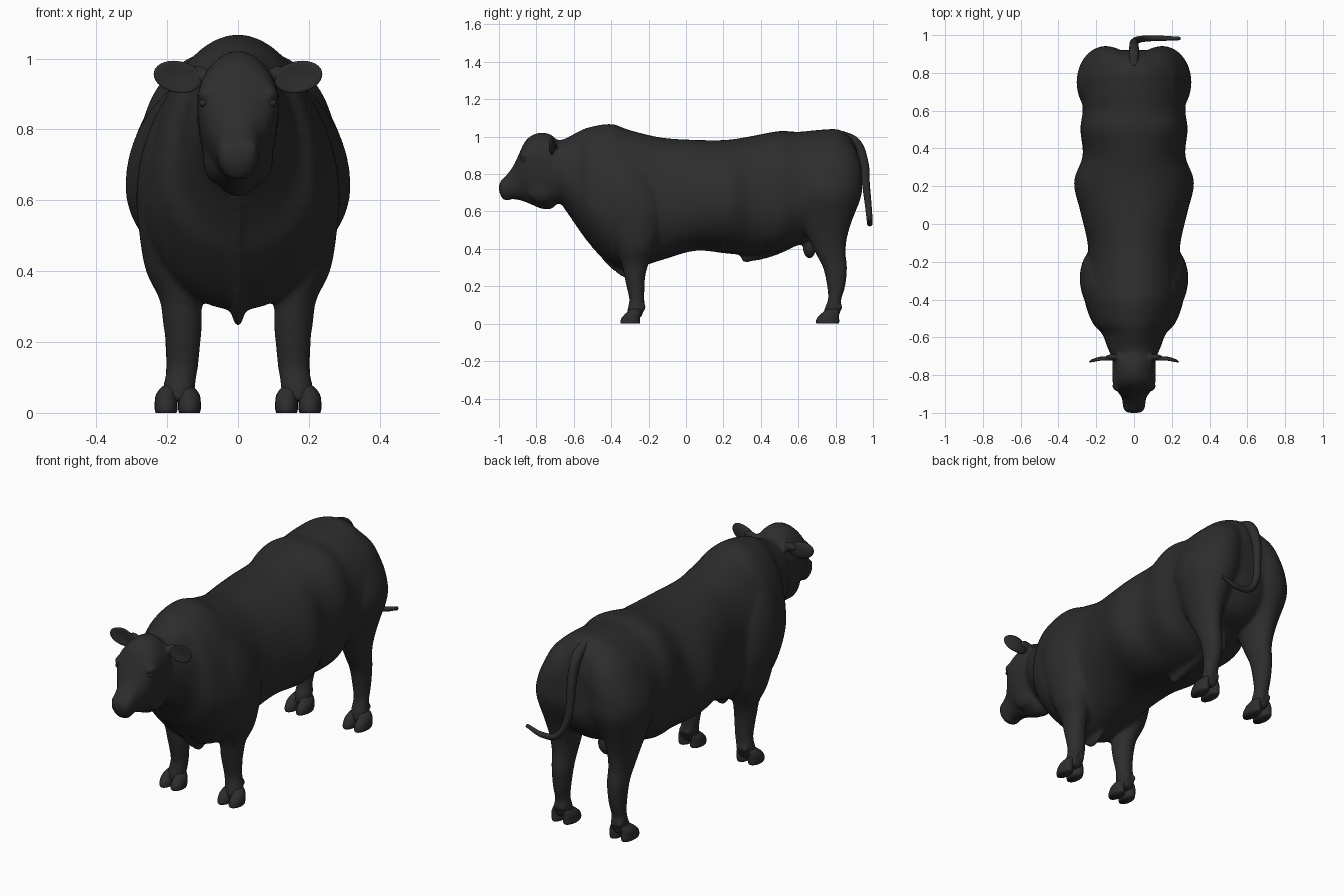
import bpy, bmesh, math
from mathutils import Vector, Matrix

hide = bpy.data.materials.new("dark_hide")
hide.diffuse_color = (0.026, 0.026, 0.026, 1)


def smooth_rows(rows, steps=5):
    """Catmull-Rom interpolation of a short table of sections."""
    out = []
    for i in range(len(rows) - 1):
        a, b, c, d = (rows[max(0, min(len(rows) - 1, i + k))] for k in (-1, 0, 1, 2))
        for s in range(steps):
            t = s / steps
            out.append([0.5 * (2 * q + (r - p) * t + (2 * p - 5 * q + 4 * r - u) * t * t
                               + (3 * q - p - 3 * r + u) * t ** 3)
                        for p, q, r, u in zip(a, b, c, d)])
    return out + [list(rows[-1])]


def loft(bm, rings):
    vs = [[bm.verts.new(p) for p in r] for r in rings]
    n = len(vs[0])
    for a, b in zip(vs, vs[1:]):
        for i in range(n):
            bm.faces.new((a[i], a[(i + 1) % n], b[(i + 1) % n], b[i]))
    bm.faces.new(vs[0])
    bm.faces.new(vs[-1][::-1])


def power(v, n):
    return math.copysign(abs(v) ** (2 / n), v)


def trunk(bm, rows, seg=48):
    """Sections along y: y, bottom, top, half width, widest height, squareness."""
    rings = []
    for y, bot, top, hw, zc, n in smooth_rows(rows):
        ring = []
        for k in range(seg):
            c, s = math.cos(2 * math.pi * k / seg), math.sin(2 * math.pi * k / seg)
            h = top - zc if s > 0 else zc - bot
            ring.append((hw * power(c, n), y, zc + h * power(s, n)))
        rings.append(ring)
    loft(bm, rings)


def limb(bm, rows, side=1, seg=28):
    """Sections along z: z, centre x, centre y, radius x, radius y."""
    loft(bm, [[(side * (cx + rx * math.cos(2 * math.pi * k / seg)),
                cy + ry * math.sin(2 * math.pi * k / seg), z) for k in range(seg)]
              for z, cx, cy, rx, ry in smooth_rows(rows)])


def blob(bm, centre, radii, tilt=0):
    m = (Matrix.Translation(centre) @ Matrix.Rotation(tilt, 4, 'X')
         @ Matrix.Diagonal((*radii, 1)))
    return bmesh.ops.create_uvsphere(bm, u_segments=28, v_segments=16, radius=1, matrix=m)["verts"]


def finish(bm, name):
    bmesh.ops.recalc_face_normals(bm, faces=bm.faces)
    for f in bm.faces:
        f.smooth = True
    me = bpy.data.meshes.new(name)
    bm.to_mesh(me)
    bm.free()
    me.materials.append(hide)
    ob = bpy.data.objects.new(name, me)
    bpy.context.collection.objects.link(ob)
    return ob


# Torso and neck
skin = bmesh.new()
trunk(skin, [(-.74, .68, .98, .10, .82, 2), (-.66, .63, .985, .138, .80, 2),
             (-.58, .53, 1.025, .17, .72, 2), (-.52, .44, 1.05, .222, .66, 2),
             (-.4, .32, 1.068, .263, .60, 1.95), (-.3, .29, 1.035, .262, .60, 2),
             (-.13, .34, .995, .243, .63, 2.1), (.05, .39, .983, .28, .64, 2.1),
             (.22, .375, .983, .318, .64, 1.98), (.36, .365, 1.005, .272, .66, 2.1),
             (.5, .383, 1.03, .284, .68, 2.35), (.6, .42, 1.026, .272, .70, 2.15),
             (.72, .47, 1.037, .28, .70, 2.05),
             (.82, .5, 1.037, .25, .74, 2), (.89, .58, .985, .17, .76, 2),
             (.92, .65, .90, .08, .78, 2)])
# Dewlap keel under the chest
trunk(skin, [(-.65, .61, .72, .018, .66, 2), (-.55, .465, .6, .02, .54, 2),
             (-.45, .345, .5, .022, .43, 2), (-.37, .268, .42, .022, .35, 2),
             (-.31, .243, .4, .022, .33, 2), (-.24, .29, .4, .018, .35, 2)], 20)
# Head
trunk(skin, [(-1.0, .71, .745, .033, .725, 2.2), (-.985, .676, .77, .052, .73, 2.4),
             (-.955, .668, .80, .06, .73, 2.4), (-.92, .665, .85, .065, .76, 2.2),
             (-.89, .66, .915, .086, .83, 2), (-.86, .65, .975, .107, .88, 1.9),
             (-.82, .633, 1.01, .115, .88, 1.9), (-.77, .613, 1.022, .115, .87, 1.9),
             (-.72, .613, 1.01, .113, .85, 2), (-.68, .65, .97, .09, .83, 2)])
# Chin, scrotum, sheath and belly ridge
blob(skin, (0, -.957, .68), (.045, .03, .022))
blob(skin, (0, .66, .41), (.05, .036, .063))
blob(skin, (0, .325, .36), (.022, .035, .036), .4)
blob(skin, (0, .44, .385), (.028, .15, .032), .3)

for side in (1, -1):
    # Hind leg with thigh
    limb(skin, [(.03, .168, .775, .045, .04), (.08, .165, .785, .043, .045),
                (.13, .165, .795, .039, .036), (.2, .163, .803, .043, .049),
                (.3, .162, .797, .05, .065), (.38, .165, .772, .056, .082),
                (.46, .168, .757, .07, .105), (.55, .168, .75, .096, .138),
                (.68, .155, .75, .148, .187), (.77, .145, .752, .147, .19),
                (.85, .125, .755, .132, .18), (.93, .1, .762, .112, .146),
                (1.0, .065, .77, .07, .08)], side)
    # Front leg with shoulder
    limb(skin, [(.03, .168, -.28, .045, .04), (.08, .165, -.268, .045, .045),
                (.13, .157, -.263, .045, .041), (.2, .155, -.27, .05, .049),
                (.26, .157, -.274, .056, .058), (.32, .162, -.272, .06, .073),
                (.4, .174, -.27, .086, .103),
                (.5, .178, -.275, .1, .142), (.62, .18, -.29, .107, .172),
                (.75, .16, -.32, .107, .175), (.88, .12, -.36, .09, .13),
                (.96, .08, -.38, .05, .07)], side)
    # Dewclaws, brow, cheek, nostril rim, ear root
    for y in (-.228, .822):
        for dx in (-.02, .02):
            blob(skin, (side * (.168 + dx), y, .088), (.014, .016, .018))
    blob(skin, (side * .09, -.855, .9), (.026, .035, .02))
    blob(skin, (side * .06, -.77, .73), (.04, .085, .085))
    blob(skin, (side * .036, -.976, .745), (.022, .02, .022))
    blob(skin, (side * .115, -.705, .957), (.04, .018, .024))

body = finish(skin, "body")
fuse = body.modifiers.new("fuse", 'REMESH')
fuse.mode = 'VOXEL'
fuse.voxel_size = .0095
fuse.use_smooth_shade = True
relax = body.modifiers.new("relax", 'SMOOTH')
relax.factor = .5
relax.iterations = 10

# Cloven hooves: two toes per foot
for name, y, s in (("front_hooves", -.298, 1), ("hind_hooves", .757, 1.18)):
    bm = bmesh.new()
    for side in (1, -1):
        for dx in (-.033, .033):
            x = .17 + dx
            limb(bm, [(0, x, y, .029, .05 * s), (.01, x, y, .032, .053 * s),
                      (.03, x, y + .003, .032, .05 * s), (.05, x, y + .012, .029, .042 * s),
                      (.07, x - dx * .25, y + .024, .024, .032 * s),
                      (.085, x - dx * .5, y + .03, .012, .018)], side, 20)
    finish(bm, name)

# Ears: flattened leaves cupped at the front
bm = bmesh.new()
for side in (1, -1):
    for v in blob(bm, (0, 0, 0), (1, 1, 1)):
        u, d, w = v.co
        r = min(1, u * u + w * w)
        d = d * .017 + (.017 * (1 - r) if d < 0 else 0) - .012 * max(u, 0)
        v.co = (side * (.17 + .068 * u), -.718 + d,
                .948 + .008 * u + w * .045)
finish(bm, "ears")

# Eyes
bm = bmesh.new()
for side in (1, -1):
    blob(bm, (side * .095, -.865, .875), (.014, .016, .013))
finish(bm, "eyes")

# Tail, hanging and curling to one side
cu = bpy.data.curves.new("tail", 'CURVE')
cu.dimensions = '3D'
cu.bevel_depth = 1
cu.bevel_resolution = 5
cu.use_fill_caps = True
sp = cu.splines.new('BEZIER')
path = [(0, .83, 1.01, .024), (0, .905, .97, .027), (0, .95, .87, .024),
        (.003, .963, .74, .021), (.02, .975, .63, .018), (.07, .982, .552, .016),
        (.15, .983, .535, .014), (.245, .982, .56, .009)]
sp.bezier_points.add(len(path) - 1)
for p, (x, y, z, r) in zip(sp.bezier_points, path):
    p.co = (x, y, z)
    p.radius = r
    p.handle_left_type = p.handle_right_type = 'AUTO'
cu.materials.append(hide)
bpy.context.collection.objects.link(bpy.data.objects.new("tail", cu))
